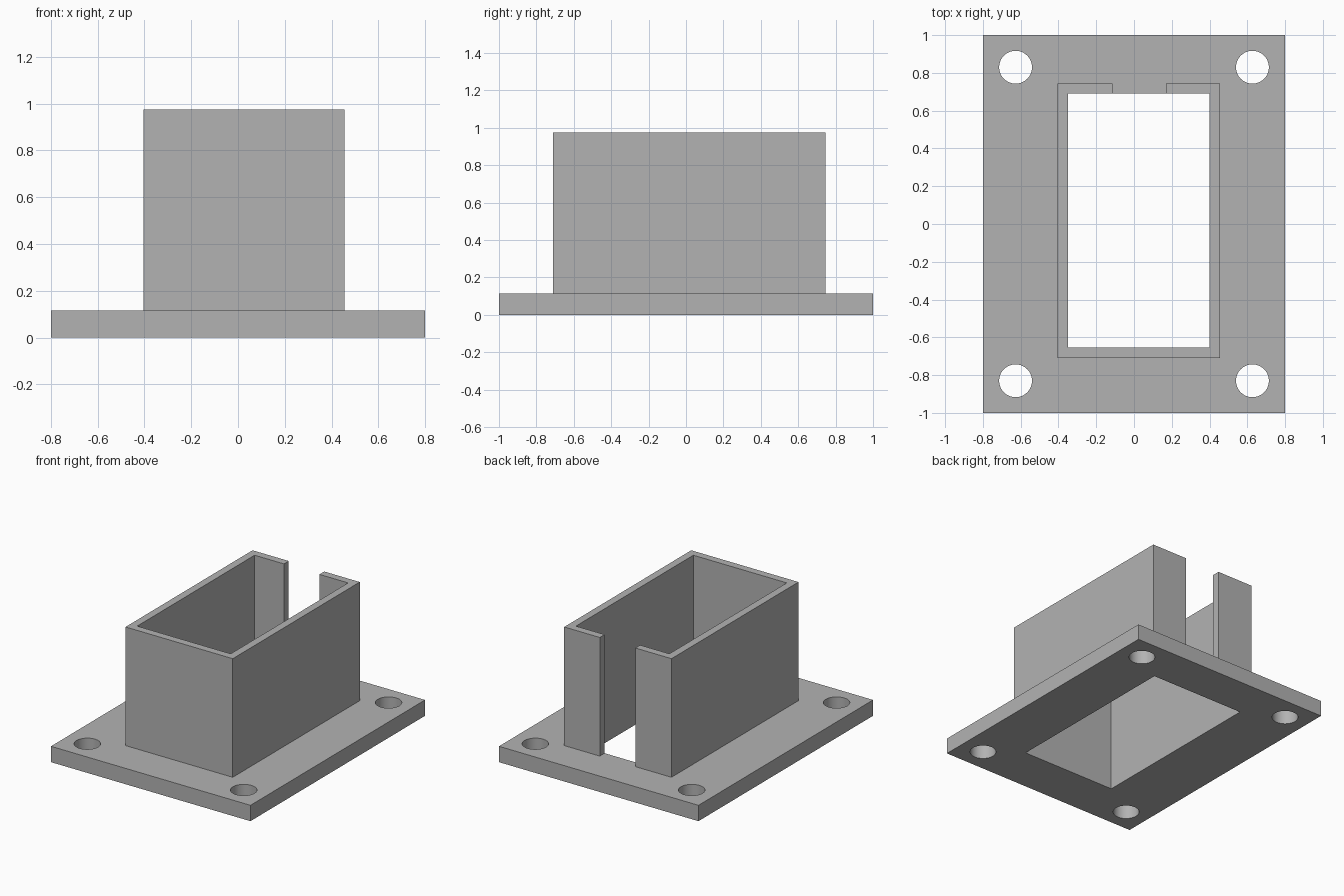
import bpy
import bmesh
import math

cube = bpy.data.objects.get("Cube")
if cube:
    bpy.data.objects.remove(cube, do_unlink=True)

GREY = (0.45, 0.45, 0.45, 1.0)
PLATE_TOP, WALL_TOP = 0.115, 0.975
# Opening through plate and sleeve: left, right, front, back
X0, X1, Y0, Y1 = -0.35, 0.40, -0.655, 0.69
WALL = 0.055
SLOT0, SLOT1 = -0.115, 0.17

grey = bpy.data.materials.new("plain grey")
grey.use_nodes = True
grey.diffuse_color = GREY
grey.node_tree.nodes["Principled BSDF"].inputs["Base Color"].default_value = GREY


def prism(name, outline, bottom, top):
    """Extrude a flat outline straight up into a solid."""
    bm = bmesh.new()
    face = bm.faces.new([bm.verts.new((x, y, bottom)) for x, y in outline])
    grown = bmesh.ops.extrude_face_region(bm, geom=[face])
    verts = [g for g in grown["geom"] if isinstance(g, bmesh.types.BMVert)]
    bmesh.ops.translate(bm, verts=verts, vec=(0, 0, top - bottom))
    bmesh.ops.recalc_face_normals(bm, faces=bm.faces)
    mesh = bpy.data.meshes.new(name)
    bm.to_mesh(mesh)
    bm.free()
    mesh.materials.append(grey)
    obj = bpy.data.objects.new(name, mesh)
    bpy.context.collection.objects.link(obj)
    return obj


def rectangle(x0, x1, y0, y1):
    return [(x0, y0), (x1, y0), (x1, y1), (x0, y1)]


def circle(cx, cy, radius, sides=48):
    steps = [math.tau * i / sides for i in range(sides)]
    return [(cx + radius * math.cos(a), cy + radius * math.sin(a)) for a in steps]


def select_only(obj):
    bpy.ops.object.select_all(action="DESELECT")
    obj.select_set(True)
    bpy.context.view_layer.objects.active = obj


def cut(obj, outline):
    """Cut an outline right through a solid."""
    cutter = prism("cutter", outline, -0.5, 0.5)
    cutter.hide_render = True
    mod = obj.modifiers.new("cut", "BOOLEAN")
    mod.operation = "DIFFERENCE"
    mod.solver = "EXACT"
    mod.object = cutter
    select_only(obj)
    bpy.ops.object.modifier_apply(modifier=mod.name)
    bpy.data.objects.remove(cutter, do_unlink=True)


# Base plate with central opening and four bolt holes
plate = prism("base_plate", rectangle(-0.8, 0.8, -1, 1), 0, PLATE_TOP)
cut(plate, rectangle(X0, X1, Y0, Y1))
for sx in (-1, 1):
    for sy in (-1, 1):
        cut(plate, circle(sx * 0.627, sy * 0.83, 0.087))
select_only(plate)
bpy.ops.object.shade_smooth_by_angle(angle=math.radians(30))

# Thin-walled sleeve, open at the back by a full-height slot
sleeve_profile = [
    (SLOT0, Y1), (X0, Y1), (X0, Y0), (X1, Y0), (X1, Y1), (SLOT1, Y1),
    (SLOT1, Y1 + WALL), (X1 + WALL, Y1 + WALL), (X1 + WALL, Y0 - WALL),
    (X0 - WALL, Y0 - WALL), (X0 - WALL, Y1 + WALL), (SLOT0, Y1 + WALL),
]
prism("slotted_sleeve", sleeve_profile, PLATE_TOP, WALL_TOP)
